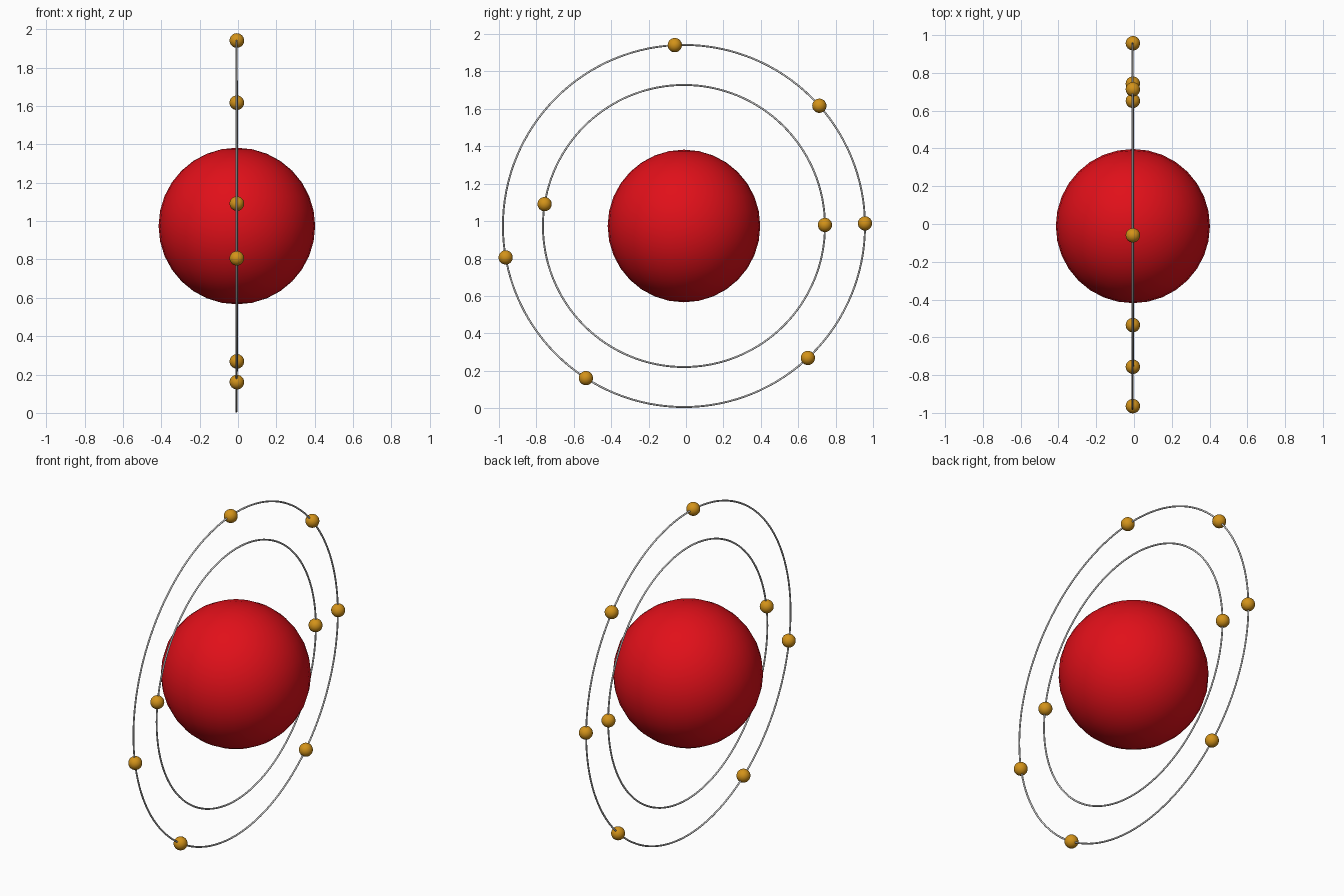
import bpy
import math

if "Cube" in bpy.data.objects:
    bpy.data.objects.remove(bpy.data.objects["Cube"])

CX, CY, CZ = -0.006, -0.011, 0.974   # shared centre of the atom


def material(name, rgb):
    m = bpy.data.materials.new(name)
    m.diffuse_color = (*rgb, 1)
    m.use_nodes = True
    m.node_tree.nodes["Principled BSDF"].inputs["Base Color"].default_value = m.diffuse_color
    return m


red = material("red", (0.75, 0.005, 0.01))
amber = material("amber", (0.65, 0.29, 0.01))


def ball(name, loc, radius, mat, segments=32):
    bpy.ops.mesh.primitive_uv_sphere_add(
        segments=segments, ring_count=segments // 2, radius=radius, location=loc)
    ob = bpy.context.object
    ob.name = name
    ob.data.materials.append(mat)
    bpy.ops.object.shade_smooth()


def orbit(name, radius, x, electron_angles):
    # thin ring standing in the YZ plane
    bpy.ops.mesh.primitive_torus_add(
        major_radius=radius, minor_radius=0.005, major_segments=128,
        minor_segments=10, location=(x, CY, CZ), rotation=(0, math.pi / 2, 0))
    ob = bpy.context.object
    ob.name = name
    bpy.ops.object.shade_smooth()
    # electrons riding on the ring, angles measured from +y towards +z
    for i, deg in enumerate(electron_angles, 1):
        a = math.radians(deg)
        ball(f"{name}_electron_{i}",
             (CX, CY + radius * math.cos(a), CZ + radius * math.sin(a)),
             0.038, amber)


# nucleus
ball("nucleus", (CX, CY, CZ), 0.408, red)

# two electron shells
orbit("inner_orbit", 0.754, CX + 0.002, (0.4, 171.1))
orbit("outer_orbit", 0.968, CX - 0.002, (0.8, 41.6, 92.9, 190.0, 237.2, 313.2))
